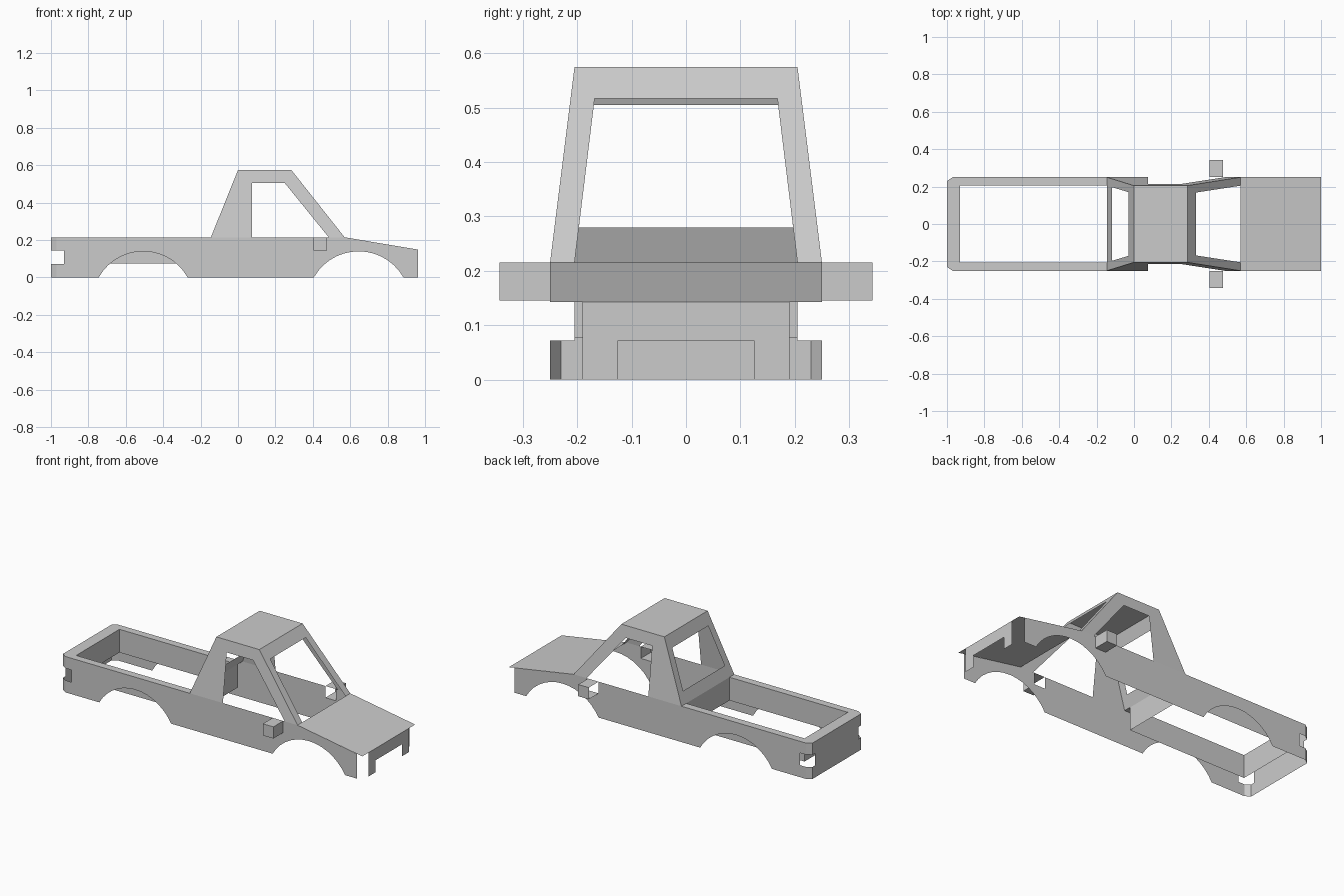
import bpy, bmesh, math

if "Cube" in bpy.data.objects:
    bpy.data.objects.remove(bpy.data.objects["Cube"])

W, ROOF_W = 0.25, 0.205       # half widths at belt line and roof
TOP, ROOF = 0.215, 0.575      # heights of belt line and roof
LO, HI = 0.072, 0.145         # lamp cut-out heights


def panel(name, faces):
    """Thin sheet parts for the +y half, mirrored across the centre line."""
    bm = bmesh.new()
    for pts in faces:
        bm.faces.new([bm.verts.new(p) for p in pts])
    bmesh.ops.remove_doubles(bm, verts=bm.verts, dist=0.0005)
    bmesh.ops.recalc_face_normals(bm, faces=bm.faces)
    me = bpy.data.meshes.new(name)
    bm.to_mesh(me)
    bm.free()
    ob = bpy.data.objects.new(name, me)
    bpy.context.collection.objects.link(ob)
    mod = ob.modifiers.new("mirror", 'MIRROR')
    mod.use_axis = (False, True, False)
    mod.use_clip = True
    return ob


def arch(cx, half, h=0.14, n=14):
    """Wheel arch points from rear to front."""
    r = (half * half + h * h) / (2 * h)
    a = math.asin(half / r)
    return [(cx + r * math.sin(t), r * math.cos(t) - r + h)
            for t in (-a + 2 * a * i / n for i in range(n + 1))]


def cab_y(z):
    return W + (ROOF_W - W) * (z - TOP) / (ROOF - TOP)


def rear_x(z):
    return -0.145 + 0.145 * (z - TOP) / (ROOF - TOP)


def shield_x(z):
    return 0.57 - 0.285 * (z - TOP) / (ROOF - TOP)


# Body side with wheel arches, lamp notch and mirror opening
side = ([(-0.97, 0)] + arch(-0.507, 0.238) + arch(0.645, 0.24) +
        [(0.963, 0), (0.963, 0.149), (0.57, TOP), (0.475, TOP), (0.475, HI),
         (0.405, HI), (0.405, TOP), (-0.97, TOP), (-0.97, HI),
         (-0.93, HI), (-0.93, LO), (-0.97, LO)])
panel("body_side", [[(x, W, z) for x, z in side]])

# Tail panel with chamfered corners
tail = [(0, 0), (0.23, 0), (0.23, LO), (0.205, LO), (0.205, HI),
        (0.23, HI), (0.23, TOP), (0, TOP)]
corners = [[(-1, 0.23, a), (-0.97, W, a), (-0.97, W, b), (-1, 0.23, b)]
           for a, b in ((0, LO), (HI, TOP))]
panel("tail_panel", [[(-1, y, z) for y, z in tail]] + corners)

# Cargo bed rim and inner walls
rim = [(-1, 0), (-1, 0.23), (-0.97, W), (-0.145, W),
       (-0.145, 0.205), (-0.93, 0.205), (-0.93, 0)]
panel("bed_rim", [[(x, y, TOP) for x, y in rim]])
inner = [(-0.93, 0), (-0.93, 0.205), (-0.145, 0.205), (-0.145, 0)]
panel("bed_inner_wall", [[(*p, 0.076), (*q, 0.076), (*q, TOP), (*p, TOP)]
                         for p, q in zip(inner, inner[1:])])

# Hood and front grille panel
panel("hood", [[(0.57, 0, TOP), (0.57, W, TOP), (1, W, 0.143), (1, 0, 0.143)]])
grille = [(0, LO), (0.125, LO), (0.125, 0), (0.19, 0), (0.19, 0.143), (0, 0.143)]
panel("grille_panel", [[(1, y, z) for y, z in grille]])

# Cab roof
panel("cab_roof", [[(0, 0, ROOF), (0.285, 0, ROOF),
                    (0.285, ROOF_W, ROOF), (0, ROOF_W, ROOF)]])

# Cab side with door window opening
cab = [(-0.145, TOP), (0.075, TOP), (0.075, 0.505), (0.25, 0.505),
       (0.485, TOP), (0.57, TOP), (0.285, ROOF), (0, ROOF)]
panel("cab_side", [[(x, cab_y(z), z) for x, z in cab]])

# Windshield frame and rear window frame
front = [(0, ROOF), (ROOF_W, ROOF), (W, TOP), (0.205, TOP), (0.168, 0.517), (0, 0.517)]
panel("windshield_frame", [[(shield_x(z), y, z) for y, z in front]])
back = [(0, ROOF), (ROOF_W, ROOF), (W, TOP), (0, TOP),
        (0, 0.28), (0.197, 0.28), (0.17, 0.505), (0, 0.505)]
panel("rear_window_frame", [[(rear_x(z), y, z) for y, z in back]])

# Side mirror housing, open to the rear and into the body
x0, x1, y0, y1 = 0.405, 0.475, W, 0.343
panel("side_mirror", [
    [(x1, y0, HI), (x1, y1, HI), (x1, y1, TOP), (x1, y0, TOP)],
    [(x0, y1, HI), (x1, y1, HI), (x1, y1, TOP), (x0, y1, TOP)],
    [(x0, y0, HI), (x1, y0, HI), (x1, y1, HI), (x0, y1, HI)],
    [(x0, y0, TOP), (x1, y0, TOP), (x1, y1, TOP), (x0, y1, TOP)]])
